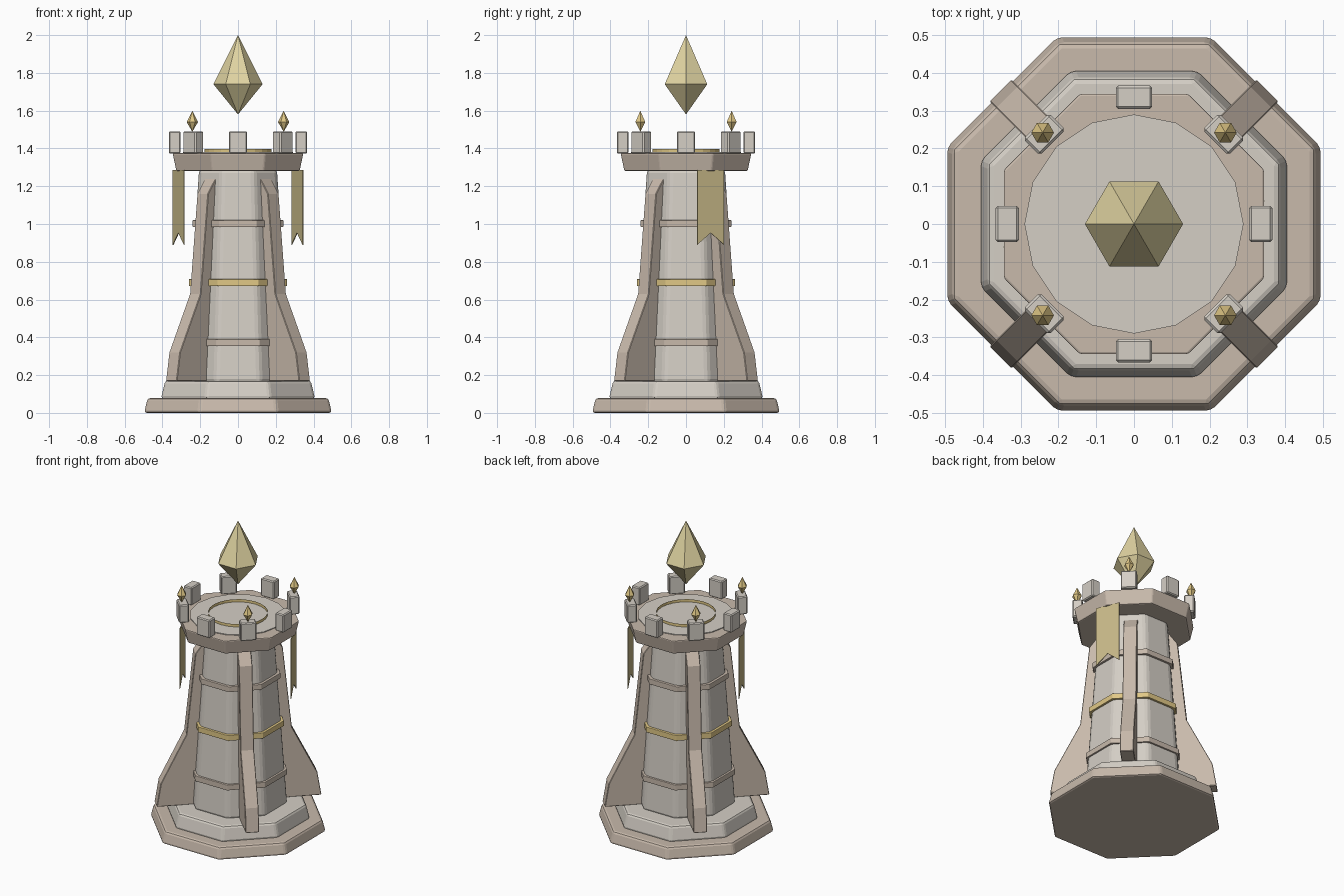
import bpy, bmesh
from math import pi, cos, sin
from mathutils import Matrix, Vector

if "Cube" in bpy.data.objects:
    bpy.data.objects.remove(bpy.data.objects["Cube"])


def material(name, rgb):
    m = bpy.data.materials.new(name)
    m.diffuse_color = (*rgb, 1)
    m.use_nodes = True
    m.node_tree.nodes["Principled BSDF"].inputs["Base Color"].default_value = m.diffuse_color
    return m


STONE = material("pale_stone", (0.66, 0.62, 0.56))
TRIM = material("warm_stone", (0.58, 0.49, 0.41))
GOLD = material("gold", (0.75, 0.58, 0.24))
CRYSTAL = material("crystal", (0.75, 0.66, 0.36))
CLOTH = material("cloth", (0.58, 0.49, 0.25))
OCT = pi / 8


def finish(name, bm, mat, bevel=0, segments=2):
    bmesh.ops.recalc_face_normals(bm, faces=bm.faces)
    me = bpy.data.meshes.new(name)
    bm.to_mesh(me)
    bm.free()
    me.materials.append(mat)
    ob = bpy.data.objects.new(name, me)
    bpy.context.collection.objects.link(ob)
    if bevel:
        mod = ob.modifiers.new("bevel", "BEVEL")
        mod.width, mod.segments = bevel, segments
    return ob


def loft(name, rings, sides, mat, phase=0, at=(0, 0), bevel=0, caps=True):
    """Stack of regular polygons (radius, z); radius 0 makes a point."""
    bm = bmesh.new()
    rows = []
    for r, z in rings:
        n = sides if r else 1
        rows.append([bm.verts.new((at[0] + r * cos(phase + 2 * pi * i / sides),
                                   at[1] + r * sin(phase + 2 * pi * i / sides), z)) for i in range(n)])
    for a, b in zip(rows, rows[1:]):
        for i in range(sides):
            j = (i + 1) % sides
            quad = [a[i % len(a)], a[j % len(a)], b[j % len(b)], b[i % len(b)]]
            bm.faces.new(list(dict.fromkeys(quad)))
    if caps:
        for row in (rows[0], rows[-1]):
            if len(row) > 2:
                bm.faces.new(row)
    return finish(name, bm, mat, bevel)


def octagon(name, rings, mat, bevel=0):
    """Octagonal block given by flat-to-centre distances."""
    return loft(name, [(a / cos(OCT), z) for a, z in rings], 8, mat, OCT, bevel=bevel)


def slab(name, outline, normal, thick, mat, matrix, bevel=0):
    """Extrude a closed 3D outline symmetrically along a normal."""
    bm = bmesh.new()
    n = Vector(normal) * thick
    face = bm.faces.new([bm.verts.new(Vector(p) - n / 2) for p in outline])
    ext = bmesh.ops.extrude_face_region(bm, geom=[face])
    bmesh.ops.translate(bm, vec=n, verts=[v for v in ext["geom"] if isinstance(v, bmesh.types.BMVert)])
    bm.transform(matrix)
    return finish(name, bm, mat, bevel, 1)


def turn(angle):
    return Matrix.Rotation(angle, 4, 'Z')


# stepped base, tapering shaft and flared parapet
octagon("base_step", [(0.497, 0), (0.478, 0.078)], TRIM, 0.014)
octagon("plinth", [(0.408, 0.075), (0.385, 0.17)], STONE, 0.014)
octagon("shaft", [(0.28, 0.16), (0.206, 1.29)], STONE, 0.02)
octagon("parapet", [(0.326, 1.28), (0.346, 1.375)], TRIM, 0.007)

# string courses round the shaft
for name, a, z, mat in (("lower_band", 0.278, 0.372, TRIM),
                        ("gold_band", 0.26, 0.69, GOLD),
                        ("upper_band", 0.24, 1.002, TRIM)):
    octagon(name, [(a, z - 0.018), (a, z + 0.018)], mat, 0.003)

# roof floor and its thin ring
loft("roof_floor", [(0.29, 1.36), (0.29, 1.38)], 16, STONE)
loft("roof_ring", [(0.178, 1.378), (0.178, 1.398)], 24, GOLD, caps=False)

# buttresses on the diagonals
profile = [(0.15, 0.168), (0.5, 0.168), (0.475, 0.32), (0.32, 0.63), (0.265, 1.16), (0.195, 1.258), (0.15, 1.258)]
for k in range(4):
    slab("buttress", [(r, 0, z) for r, z in profile], (0, 1, 0), 0.082, TRIM, turn(pi / 4 + k * pi / 2), 0.003)

# merlons, with finials on the diagonal ones
for k in range(8):
    ang = k * pi / 4
    block = [(0.305, -0.048, 1.432), (0.366, -0.048, 1.432), (0.366, 0.048, 1.432), (0.305, 0.048, 1.432)]
    slab("merlon", block, (0, 0, 1), 0.118, STONE, turn(ang), 0.006)
    if k % 2:
        loft("finial", [(0, 1.488), (0.03, 1.54), (0, 1.6)], 6, GOLD, at=(0.342 * cos(ang), 0.342 * sin(ang)))

# floating crystal
loft("crystal", [(0, 1.58), (0.13, 1.74), (0, 2.0)], 6, CRYSTAL)

# swallow-tailed banners hanging on opposite corners
tail = [(-0.077, 1.285), (0.077, 1.285), (0.077, 0.89), (0, 0.953), (-0.077, 0.89)]
for ang in (OCT, OCT + pi):
    slab("banner", [(0.34, y, z) for y, z in tail], (1, 0, 0), 0.005, CLOTH, turn(ang))
